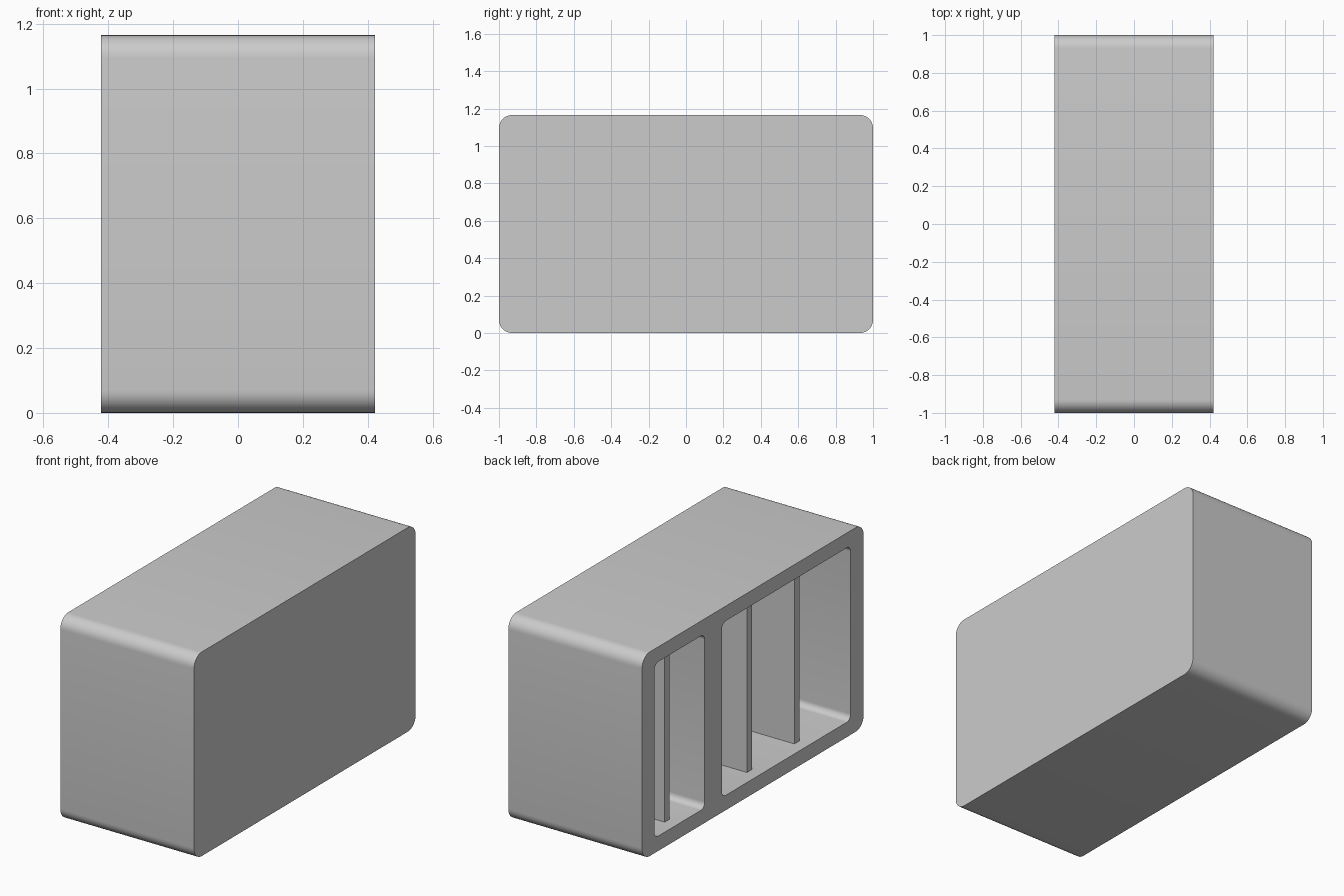
import bpy, bmesh, math

if "Cube" in bpy.data.objects:
    bpy.data.objects.remove(bpy.data.objects["Cube"])

X, HEIGHT = 0.422, 1.165      # half depth, height
FLOOR, CEIL = 0.085, 1.08     # inner bottom and top of the bays
BACK = 0.34                   # inner face of the closed side
SLAT_FRONT = -X + 0.07        # slats sit back from the open side


def rounded_prism(name, x0, x1, y0, y1, z0, z1, r=0.0, steps=8):
    """Rounded rectangle in the YZ plane, extruded along x."""
    pts = []
    if r:
        corners = [(y1 - r, z1 - r), (y0 + r, z1 - r), (y0 + r, z0 + r), (y1 - r, z0 + r)]
        for i, (cy, cz) in enumerate(corners):
            for k in range(steps + 1):
                a = math.pi / 2 * (i + k / steps)
                pts.append((cy + r * math.cos(a), cz + r * math.sin(a)))
    else:
        pts = [(y1, z1), (y0, z1), (y0, z0), (y1, z0)]
    bm = bmesh.new()
    face = bm.faces.new([bm.verts.new((x0, y, z)) for y, z in pts])
    ext = bmesh.ops.extrude_face_region(bm, geom=[face])
    for v in ext["geom"]:
        if isinstance(v, bmesh.types.BMVert):
            v.co.x = x1
    bmesh.ops.recalc_face_normals(bm, faces=bm.faces)
    mesh = bpy.data.meshes.new(name)
    bm.to_mesh(mesh)
    bm.free()
    obj = bpy.data.objects.new(name, mesh)
    bpy.context.collection.objects.link(obj)
    return obj


def activate(obj):
    bpy.ops.object.select_all(action='DESELECT')
    obj.select_set(True)
    bpy.context.view_layer.objects.active = obj


# Outer case
case = rounded_prism("case", -X, X, -1, 1, 0, HEIGHT, 0.07)

# Two bays hollowed out from the -x side
for i, (y0, y1) in enumerate([(0.434, 0.887), (-0.882, 0.28)]):
    cutter = rounded_prism(f"bay_cutter_{i}", -X - 0.1, BACK, y0, y1, FLOOR, CEIL, 0.035)
    cutter.hide_render = True
    activate(case)
    mod = case.modifiers.new("bay", 'BOOLEAN')
    mod.operation, mod.solver, mod.object = 'DIFFERENCE', 'EXACT', cutter
    bpy.ops.object.modifier_apply(modifier=mod.name)
    bpy.data.objects.remove(cutter)
activate(case)
bpy.ops.object.shade_smooth_by_angle(angle=math.radians(30))

# Upright divider slats
for i, y in enumerate([0.672, -0.07, -0.497]):
    rounded_prism(f"divider_slat_{i}", SLAT_FRONT, BACK + 0.01, y - 0.0225, y + 0.0225,
                  FLOOR - 0.01, CEIL + 0.01)
